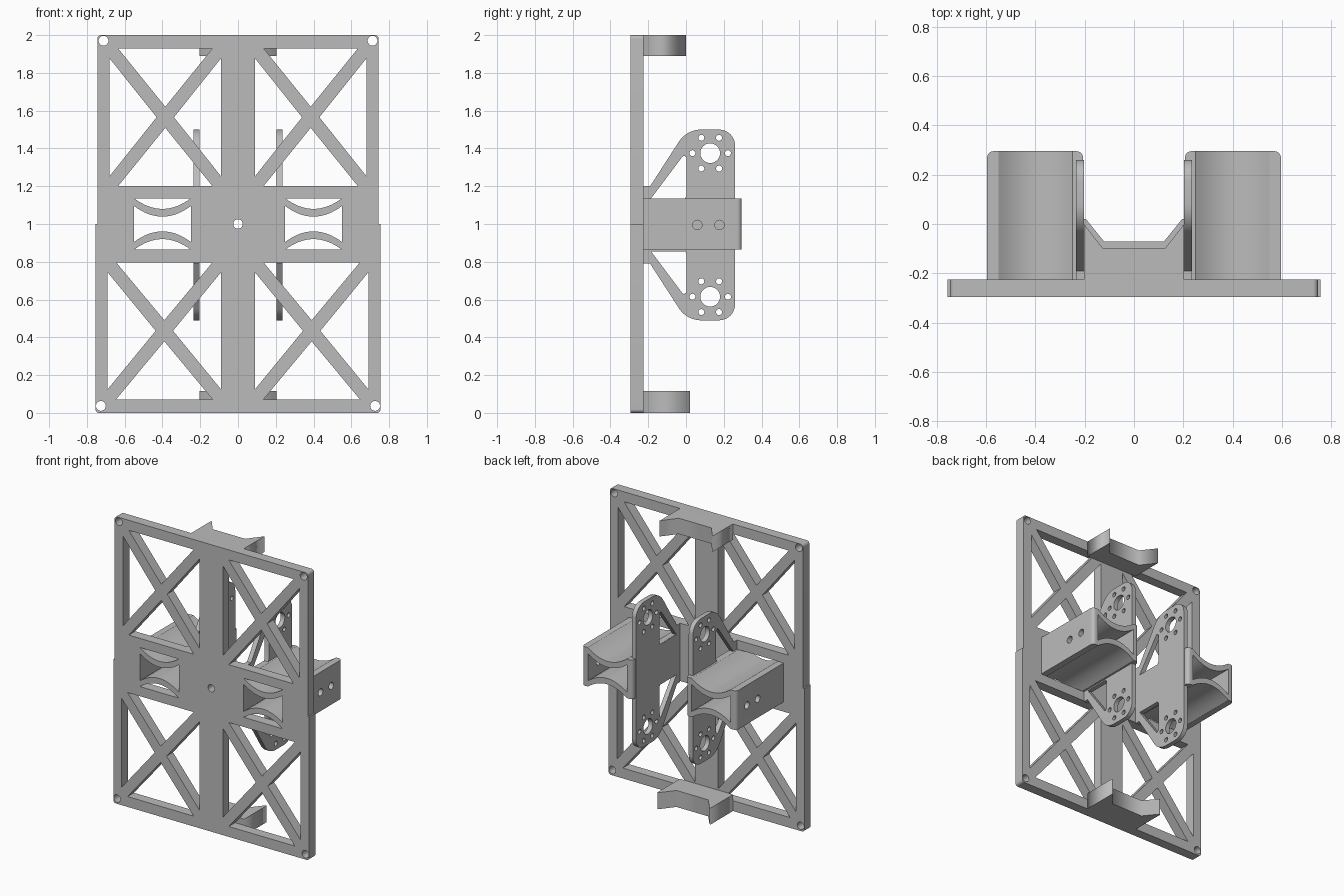
import bpy, bmesh, math

cube = bpy.data.objects.get("Cube")
if cube:
    bpy.data.objects.remove(cube, do_unlink=True)

grey = bpy.data.materials.new("plain grey")
grey.use_nodes = True
colour = (0.5, 0.5, 0.5, 1)
grey.diffuse_color = colour
grey.node_tree.nodes["Principled BSDF"].inputs["Base Color"].default_value = colour


def arc(cu, cv, r, start, end, n=8):
    """Points on an arc, angles in degrees."""
    angles = [math.radians(start + (end - start) * i / n) for i in range(n + 1)]
    return [(cu + r * math.cos(a), cv + r * math.sin(a)) for a in angles]


def circle(cu, cv, r, n=32):
    return arc(cu, cv, r, 0, 360, n)[:-1]


def mirror_u(loop):
    return [(-u, v) for u, v in loop]


def flip_v(loop, middle):
    return [(u, 2 * middle - v) for u, v in loop]


def sheet(name, loops, axis, lo, hi, side=1):
    """Extrude an outline with holes along an axis; side -1 mirrors it in x."""
    curve = bpy.data.curves.new(name, "CURVE")
    curve.dimensions = "2D"
    curve.fill_mode = "BOTH"
    curve.extrude = (hi - lo) / 2
    for loop in loops:
        spline = curve.splines.new("POLY")
        spline.points.add(len(loop) - 1)
        for point, (u, v) in zip(spline.points, loop):
            point.co = (u, v, 0, 1)
        spline.use_cyclic_u = True
    helper = bpy.data.objects.new(name + " outline", curve)
    bpy.context.collection.objects.link(helper)
    bpy.context.view_layer.update()
    graph = bpy.context.evaluated_depsgraph_get()
    mesh = bpy.data.meshes.new_from_object(helper.evaluated_get(graph))
    bpy.data.objects.remove(helper, do_unlink=True)
    bpy.data.curves.remove(curve)

    bm = bmesh.new()
    bm.from_mesh(mesh)
    for vert in bm.verts:
        u, v, w = vert.co
        w += (lo + hi) / 2
        x, y, z = {"x": (w, u, v), "y": (u, w, v), "z": (u, v, w)}[axis]
        vert.co = (side * x, y, z)
    bmesh.ops.remove_doubles(bm, verts=bm.verts, dist=0.0001)
    bmesh.ops.recalc_face_normals(bm, faces=bm.faces)
    bm.to_mesh(mesh)
    bm.free()
    mesh.name = name
    mesh.materials.clear()
    mesh.materials.append(grey)
    obj = bpy.data.objects.new(name, mesh)
    bpy.context.collection.objects.link(obj)
    return obj


def smooth(obj):
    bpy.ops.object.select_all(action="DESELECT")
    obj.select_set(True)
    bpy.context.view_layer.objects.active = obj
    bpy.ops.object.shade_smooth_by_angle(angle=math.radians(30))


def truss(x0, x1, z0, z1):
    """Four triangular openings that leave a diagonal cross."""
    cx, cz = (x0 + x1) / 2, (z0 + z1) / 2
    a, b, d, e = 0.045, 0.053, 0.056, 0.046
    upper = [(x0 + a, z1), (x1 - a, z1), (cx, cz + d)]
    outer = [(x0, z0 + b), (x0, z1 - b), (cx - e, cz)]
    return [upper, flip_v(upper, cz), outer, [(2 * cx - u, v) for u, v in outer]]


def sagging(z_mid):
    """Shallow concave curve across a duct."""
    steps = [i / 8 - 1 for i in range(17)]
    return [(0.4 + 0.15 * t, z_mid + 0.056 * t * t) for t in steps]


# Back plate: lower half a little wider than the upper half
FRONT, BACK = -0.295, -0.225
edge = (arc(0.735, 0.02, 0.02, -90, 0) + [(0.755, 1), (0.745, 1)]
        + arc(0.725, 1.98, 0.02, 0, 90))
web_top, web_under = sagging(1.08), sagging(1.039)
right_holes = truss(0.09, 0.68, 1.2, 1.93) + truss(0.09, 0.69, 0.072, 0.797)
right_holes += [circle(0.712, 1.97, 0.026), circle(0.726, 0.037, 0.026)]
right_holes += [web_top, flip_v(web_top, 1), web_under + flip_v(web_under, 1)[::-1]]
plate_loops = [edge + mirror_u(edge)[::-1], circle(0, 1, 0.025)]
plate_loops += right_holes + [mirror_u(h) for h in right_holes]
smooth(sheet("back_plate", plate_loops, "y", FRONT, BACK))

# Notched brackets at the top and bottom edges
for name, tip, z0, z1 in (("top_bracket", 0.0, 1.89, 2.0), ("bottom_bracket", 0.02, 0.0, 0.115)):
    half = [(0.205, BACK), (0.205, tip), (0.195, tip), (0.122, tip - 0.09)]
    if name == "top_bracket":
        half = [(0.203, BACK), (0.203, tip), (0.125, tip - 0.1)]
    sheet(name, [half + mirror_u(half)[::-1]], "z", z0, z1)

# Motor side plate outline, seen from the side
MID = 0.995
upper_half = ([(BACK, 1.2), (-0.19, 1.2)] + arc(0.08, 1.36, 0.14, 146, 90)
              + arc(0.175, 1.415, 0.085, 90, 0))
window = [(-0.185, 1.135), (-0.005, 1.135), (0.003, 1.15), (0.003, 1.35),
          (-0.01, 1.362), (-0.02, 1.355)]
motor_holes = [window, circle(0.128, 1.375, 0.052)]
motor_holes += [circle(u, v, 0.016, 16) for u, v in circle(0.128, 1.375, 0.094, 6)]
side_loops = [upper_half + flip_v(upper_half, MID)[::-1]] + motor_holes
side_loops += [flip_v(h, MID) for h in motor_holes]

# Duct walls, seen from above, with rounded rear corners
LOW, HIGH, REAR = 0.864, 1.136, 0.295
inner_wall = [(0.25, BACK), (0.25, REAR)] + arc(0.232, REAR - 0.025, 0.025, 90, 180) + [(0.207, BACK)]
outer_wall = [(0.55, BACK), (0.55, REAR)] + arc(0.57, REAR - 0.025, 0.025, 90, 0) + [(0.595, BACK)]
web = web_top + web_under[::-1]

for label, side in (("left", 1), ("right", -1)):
    smooth(sheet(label + "_motor_plate", side_loops, "x", 0.203, 0.235, side))
    smooth(sheet(label + "_duct_inner_wall", [inner_wall], "z", LOW, HIGH, side))
    wall = sheet(label + "_duct_outer_wall", [outer_wall], "z", LOW, HIGH, side)

    # Two bolt holes through the outer wall
    bolts = [circle(y, MID, 0.025) for y in (0.06, 0.177)]
    cutter = sheet(label + "_bolt_cutter", bolts, "x", 0.5, 0.65, side)
    cutter.hide_render = True
    cut = wall.modifiers.new("bolt holes", "BOOLEAN")
    cut.operation = "DIFFERENCE"
    cut.solver = "EXACT"
    cut.object = cutter
    bpy.context.view_layer.objects.active = wall
    bpy.ops.object.modifier_apply(modifier=cut.name)
    bpy.data.objects.remove(cutter, do_unlink=True)
    smooth(wall)

    # Concave webs closing the duct above and below
    smooth(sheet(label + "_duct_top", [web], "y", BACK, REAR, side))
    smooth(sheet(label + "_duct_bottom", [flip_v(web, 1)], "y", BACK, REAR, side))
